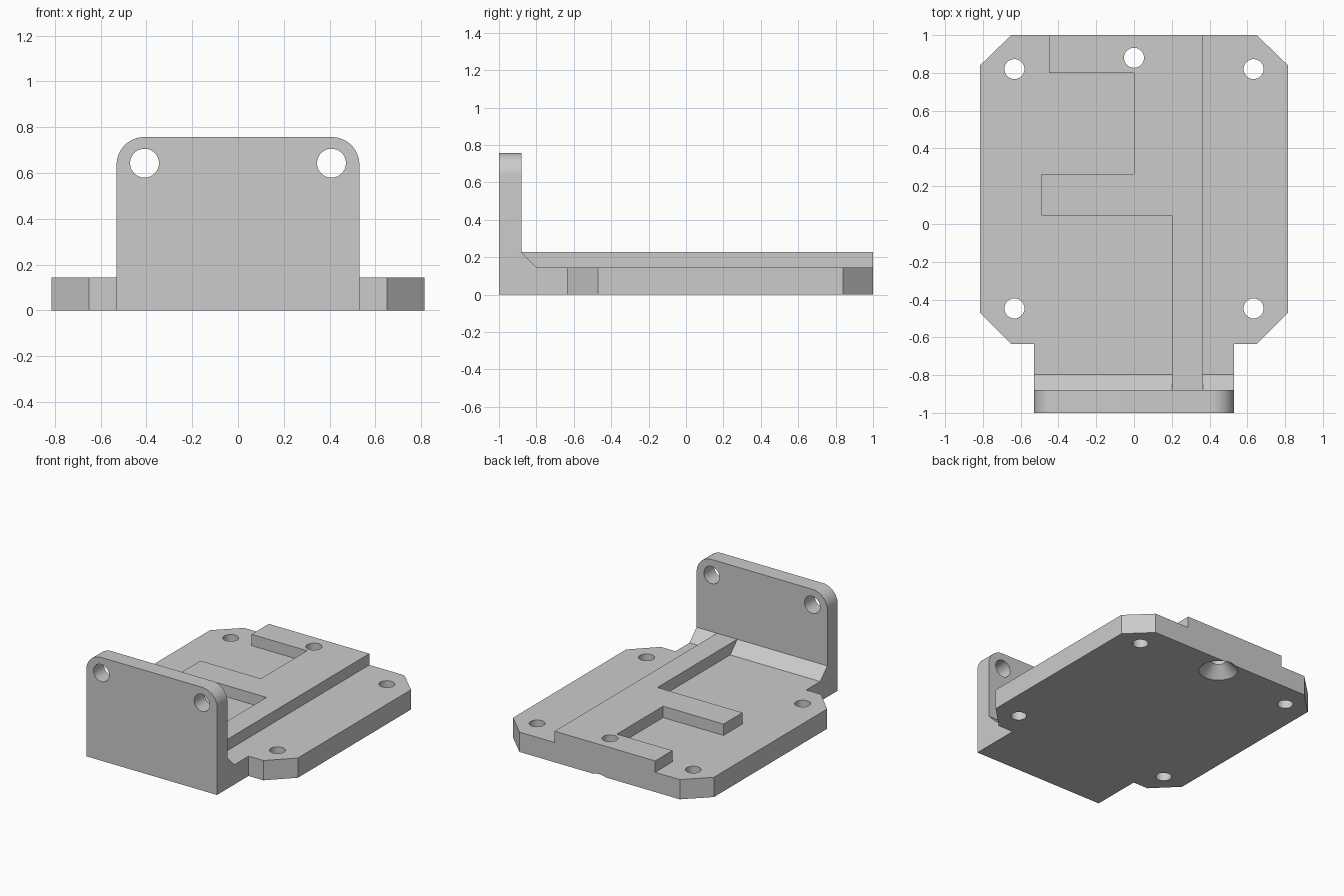
import bpy
import bmesh
from math import radians
from mathutils import Vector

if "Cube" in bpy.data.objects:
    bpy.data.objects.remove(bpy.data.objects["Cube"], do_unlink=True)

PLATE, STEP = 0.145, 0.228          # heights of the plate and the raised rail
WALL_TOP, WALL_X = 0.757, 0.53
CORNER = 0.12

grey = bpy.data.materials.new("plain grey")
grey.use_nodes = True
colour = (0.6, 0.6, 0.6, 1)
grey.diffuse_color = colour
grey.node_tree.nodes["Principled BSDF"].inputs["Base Color"].default_value = colour


def make_object(name, bm):
    bmesh.ops.recalc_face_normals(bm, faces=bm.faces)
    mesh = bpy.data.meshes.new(name)
    bm.to_mesh(mesh)
    bm.free()
    mesh.materials.append(grey)
    obj = bpy.data.objects.new(name, mesh)
    bpy.context.collection.objects.link(obj)
    return obj


def prism(points, offset):
    """Extrude a flat outline of 3D points along an offset."""
    bm = bmesh.new()
    face = bm.faces.new([bm.verts.new(p) for p in points])
    new = bmesh.ops.extrude_face_region(bm, geom=[face], use_keep_orig=True)
    moved = [v for v in new["geom"] if isinstance(v, bmesh.types.BMVert)]
    bmesh.ops.translate(bm, verts=moved, vec=offset)
    return bm


def drill(name, centre, r1, r2, depth, axis="Z"):
    bm = bmesh.new()
    bmesh.ops.create_cone(bm, cap_ends=True, segments=48,
                          radius1=r1, radius2=r2, depth=depth)
    turn = Vector((0, 0, 1)).rotation_difference(
        Vector((0, 1, 0) if axis == "Y" else (0, 0, 1)))
    bmesh.ops.transform(bm, matrix=turn.to_matrix().to_4x4(), verts=bm.verts)
    bmesh.ops.translate(bm, verts=bm.verts, vec=centre)
    return make_object(name, bm)


def combine(target, tool, operation):
    mod = target.modifiers.new("boolean", "BOOLEAN")
    mod.operation, mod.solver, mod.object = operation, "EXACT", tool
    bpy.context.view_layer.objects.active = target
    bpy.ops.object.modifier_apply(modifier=mod.name)
    bpy.data.objects.remove(tool, do_unlink=True)


# Base plate with chamfered corners
half = [(0.53, -0.635), (0.65, -0.635), (0.815, -0.47), (0.815, 0.84), (0.65, 1)]
outline = half + [(-x, y) for x, y in reversed(half)]
bracket = make_object("mounting_bracket",
                      prism([(x, y, 0) for x, y in outline], (0, 0, PLATE)))

# Upright wall, neck and sloped gusset as one side profile
side = [(-1, 0), (-0.55, 0), (-0.55, PLATE), (-0.797, PLATE),
        (-0.88, STEP), (-0.88, WALL_TOP), (-1, WALL_TOP)]
bm = prism([(-WALL_X, y, z) for y, z in side], (2 * WALL_X, 0, 0))
corners = [e for e in bm.edges
           if all(v.co.z > WALL_TOP - 0.01 for v in e.verts)
           and abs(e.verts[0].co.x - e.verts[1].co.x) < 0.01]
bmesh.ops.bevel(bm, geom=corners, offset=CORNER, segments=12,
                profile=0.5, affect="EDGES")
combine(bracket, make_object("upright_wall", bm), "UNION")

# Raised stepped rail
rail = [(0.2, -0.94), (0.365, -0.94), (0.365, 1), (-0.45, 1), (-0.45, 0.8),
        (0, 0.8), (0, 0.265), (-0.49, 0.265), (-0.49, 0.045), (0.2, 0.045)]
combine(bracket, make_object("raised_rail", prism(
    [(x, y, 0.08) for x, y in rail], (0, 0, STEP - 0.08))), "UNION")

# Screw holes in the plate, the rail and the wall
for x in (-1, 1):
    for y in (0.82, -0.447):
        combine(bracket, drill("plate_hole", (0.633 * x, y, 0.1), 0.053, 0.053, 0.6),
                "DIFFERENCE")
    combine(bracket, drill("wall_hole", (0.408 * x, -0.94, 0.643), 0.063, 0.063, 0.4, "Y"),
            "DIFFERENCE")
combine(bracket, drill("rail_hole", (0, 0.88, 0.1), 0.053, 0.053, 0.6), "DIFFERENCE")

# Countersink under the rail hole
combine(bracket, drill("countersink", (0, 0.88, 0.03), 0.15, 0.05, 0.1), "DIFFERENCE")

# Smooth the round surfaces and keep the edges sharp
bpy.ops.object.select_all(action="DESELECT")
bracket.select_set(True)
bpy.context.view_layer.objects.active = bracket
bpy.ops.object.shade_smooth_by_angle(angle=radians(30))
